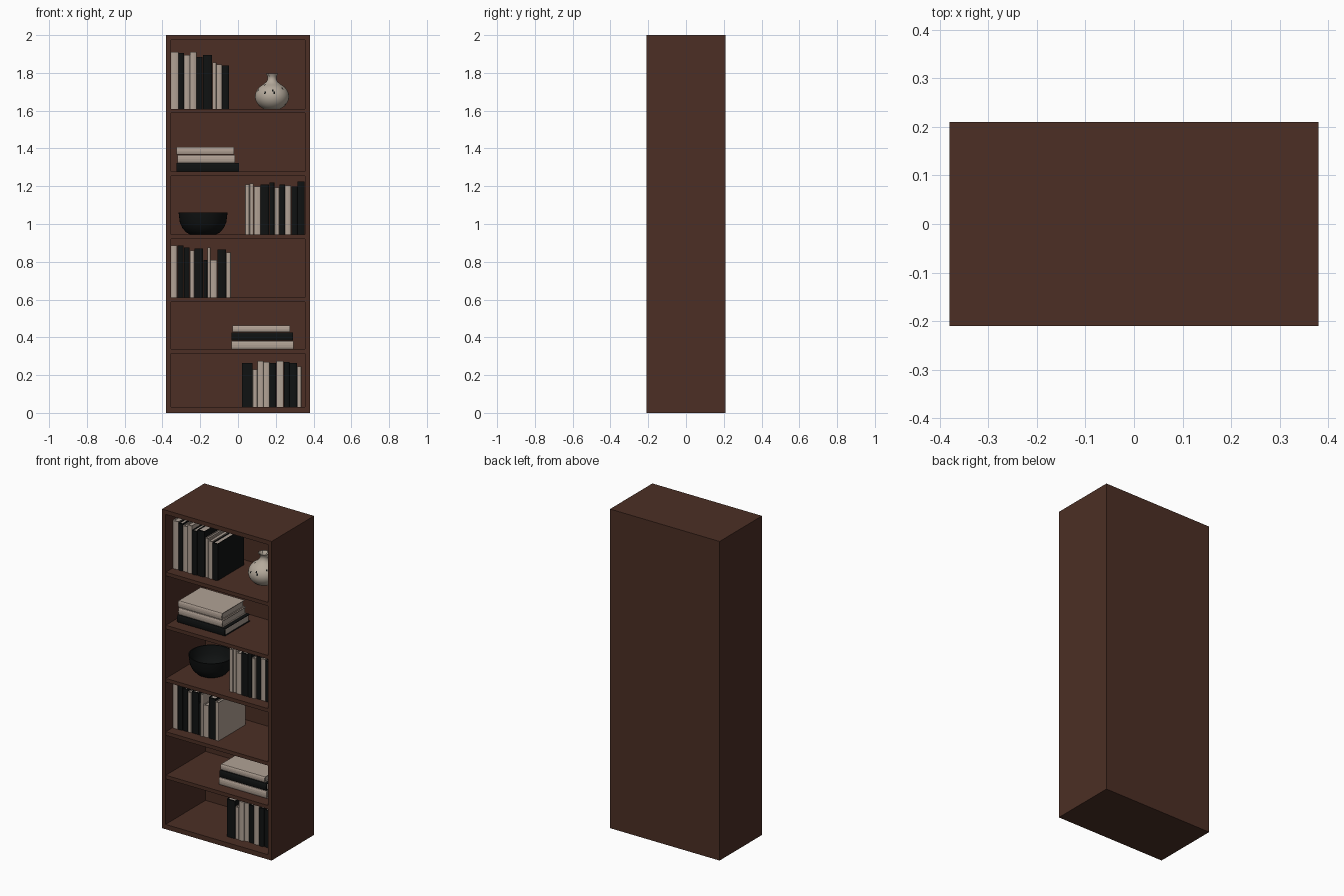
import bpy, bmesh, math, random
from mathutils import Vector

if "Cube" in bpy.data.objects:
    bpy.data.objects.remove(bpy.data.objects["Cube"])

random.seed(4)


def material(name, rgb):
    m = bpy.data.materials.new(name)
    m.diffuse_color = (*rgb, 1)
    m.use_nodes = True
    m.node_tree.nodes["Principled BSDF"].inputs["Base Color"].default_value = m.diffuse_color
    return m


WOOD = material("dark walnut", (0.072, 0.028, 0.018))
BLACK = material("black", (0.005, 0.006, 0.006))
CREAM = material("cream", (0.44, 0.36, 0.30))
PAPER = material("paper", (0.40, 0.34, 0.29))
CERAMIC = material("pale ceramic", (0.46, 0.40, 0.33))


def finish(name, bm, mats):
    bmesh.ops.recalc_face_normals(bm, faces=bm.faces)
    mesh = bpy.data.meshes.new(name)
    bm.to_mesh(mesh)
    bm.free()
    ob = bpy.data.objects.new(name, mesh)
    bpy.context.collection.objects.link(ob)
    for m in mats:
        mesh.materials.append(m)
    return ob


def add_box(bm, lo, hi, index=0):
    verts = bmesh.ops.create_cube(bm, size=1)["verts"]
    for v in verts:
        v.co = Vector([l + (c + 0.5) * (h - l) for c, l, h in zip(v.co, lo, hi)])
    for f in {f for v in verts for f in v.link_faces}:
        f.material_index = index


def panel(name, lo, hi):
    bm = bmesh.new()
    add_box(bm, lo, hi)
    return finish(name, bm, [WOOD])


# Cabinet shell
X, Y, T = 0.38, 0.21, 0.025
panel("left_side", (-X, -Y, 0), (-X + T, Y, 2))
panel("right_side", (X - T, -Y, 0), (X, Y, 2))
panel("top_panel", (-X + T, -Y, 1.973), (X - T, Y, 2))
panel("bottom_panel", (-X + T, -Y, 0), (X - T, Y, 0.03))
panel("back_panel", (-X + T, 0.185, 0.03), (X - T, Y, 1.973))
for i, top in enumerate((0.337, 0.61, 0.944, 1.277, 1.61)):
    panel(f"shelf_{i + 1}", (-X + T, -Y + 0.003, top - 0.023), (X - T, 0.185, top))


def book_mesh(name, w, d, h, cover):
    """Book standing on z = 0 with its rounded spine at y = 0, facing -y."""
    bm = bmesh.new()
    c, r = min(0.004, w * 0.15), 0.006
    add_box(bm, (0, r, 0), (c, d, h))
    add_box(bm, (w - c, r, 0), (w, d, h))
    add_box(bm, (c, r + c, 0.004), (w - c, d - 0.006, h - 0.005), 1)
    # Curved spine between the boards
    n = 6
    arc = [(w / 2 - w / 2 * math.cos(math.pi * k / n), r - r * math.sin(math.pi * k / n))
           for k in range(n + 1)]
    loop = arc + [(w, r + c), (0, r + c)]
    face = bm.faces.new([bm.verts.new((x, y, 0)) for x, y in loop])
    ext = bmesh.ops.extrude_face_region(bm, geom=[face])["geom"]
    bmesh.ops.translate(bm, vec=(0, 0, h), verts=[v for v in ext if isinstance(v, bmesh.types.BMVert)])
    return finish(name, bm, [cover, PAPER])


# Standing books: (cover, width, height) from left to right
ROWS = {
    "top_row": (-0.355, 1.61, [
        ("c", .040, .30), ("b", .029, .295), ("c", .032, .285), ("c", .034, .30), ("b", .034, .275),
        ("b", .050, .285), ("c", .022, .245), ("c", .030, .235), ("b", .037, .23)]),
    "middle_row": (0.037, 0.944, [
        ("c", .025, .265), ("c", .022, .27), ("c", .036, .255), ("b", .046, .265), ("b", .028, .275),
        ("c", .026, .25), ("b", .030, .265), ("c", .032, .26), ("b", .034, .255), ("b", .038, .28)]),
    "lower_row": (-0.355, 0.61, [
        ("c", .034, .275), ("b", .034, .275), ("b", .032, .265), ("c", .026, .25), ("b", .046, .26),
        ("b", .022, .20), ("c", .016, .265), ("c", .036, .20), ("b", .046, .255), ("c", .026, .24)]),
    "bottom_row": (0.020, 0.03, [
        ("b", .058, .235), ("c", .026, .20), ("c", .032, .245), ("c", .031, .24), ("b", .036, .235),
        ("c", .040, .245), ("b", .030, .24), ("b", .040, .235), ("c", .024, .215)]),
}
COVER = {"b": BLACK, "c": CREAM}
for row, (x, z, books) in ROWS.items():
    for i, (col, w, h) in enumerate(books):
        ob = book_mesh(f"{row}_book_{i + 1}", w - 0.001, 0.27 + 0.3 * (h - 0.25), h, COVER[col])
        ob.location = (x, -0.14 + random.uniform(-.006, .006), z)
        x += w

# Lying books: (cover, left, right, bottom, top)
STACKS = {
    "upper_stack": [("b", -.325, .005, 1.277, 1.323), ("c", -.32, -.015, 1.324, 1.366),
                    ("c", -.325, -.022, 1.367, 1.408)],
    "lower_stack": [("c", -.035, .295, .337, .381), ("b", -.035, .29, .382, .426),
                    ("c", -.03, .275, .427, .463)],
}
for stack, books in STACKS.items():
    for i, (col, x0, x1, z0, z1) in enumerate(books):
        ob = book_mesh(f"{stack}_book_{i + 1}", z1 - z0, 0.25 - 0.012 * i, x1 - x0, COVER[col])
        ob.rotation_euler = (0, math.pi / 2, 0)
        ob.location = (x0, -0.14 + 0.005 * i, z1)


def lathe(name, profile, loc, mats, steps=40):
    """Revolve a closed (radius, height) outline that starts and ends on the axis."""
    bm = bmesh.new()
    verts = [bm.verts.new((r, 0, z)) for r, z in profile]
    edges = [bm.edges.new(p) for p in zip(verts, verts[1:])]
    bmesh.ops.spin(bm, geom=verts + edges, axis=(0, 0, 1), cent=(0, 0, 0),
                   steps=steps, angle=2 * math.pi, use_duplicate=False)
    bmesh.ops.remove_doubles(bm, verts=bm.verts, dist=1e-5)
    ob = finish(name, bm, mats)
    ob.location = loc
    bpy.ops.object.select_all(action='DESELECT')
    bpy.context.view_layer.objects.active = ob
    ob.select_set(True)
    bpy.ops.object.shade_smooth_by_angle(angle=math.radians(40))
    return ob


# Black bowl with a hollow inside
lathe("bowl", [(0, 0), (.068, 0), (.09, .012), (.11, .035), (.123, .065), (.13, .118), (.124, .118),
               (.116, .068), (.102, .04), (.08, .02), (0, .014)], (-0.185, 0, 0.944), [BLACK])

# Round vase with a narrow flared neck
body = [(.09 * math.cos(a), .075 + .075 * math.sin(a))
        for a in (math.radians(-60 + 10 * k) for k in range(13))]
vase = lathe("vase", [(0, .010), *body, (.03, .153), (.023, .168), (.024, .182), (.034, .197),
                      (.030, .197), (.018, .18), (.016, .16), (0, .15)],
             (0.18, 0, 1.603 - 0.003), [CERAMIC, BLACK], 64)
# Seat the vase on its shelf
vase.location.z = 1.60
# Sparse dark speckles in the glaze
for p in vase.data.polygons:
    if p.area < 0.00013 and random.random() < 0.03:
        p.material_index = 1
